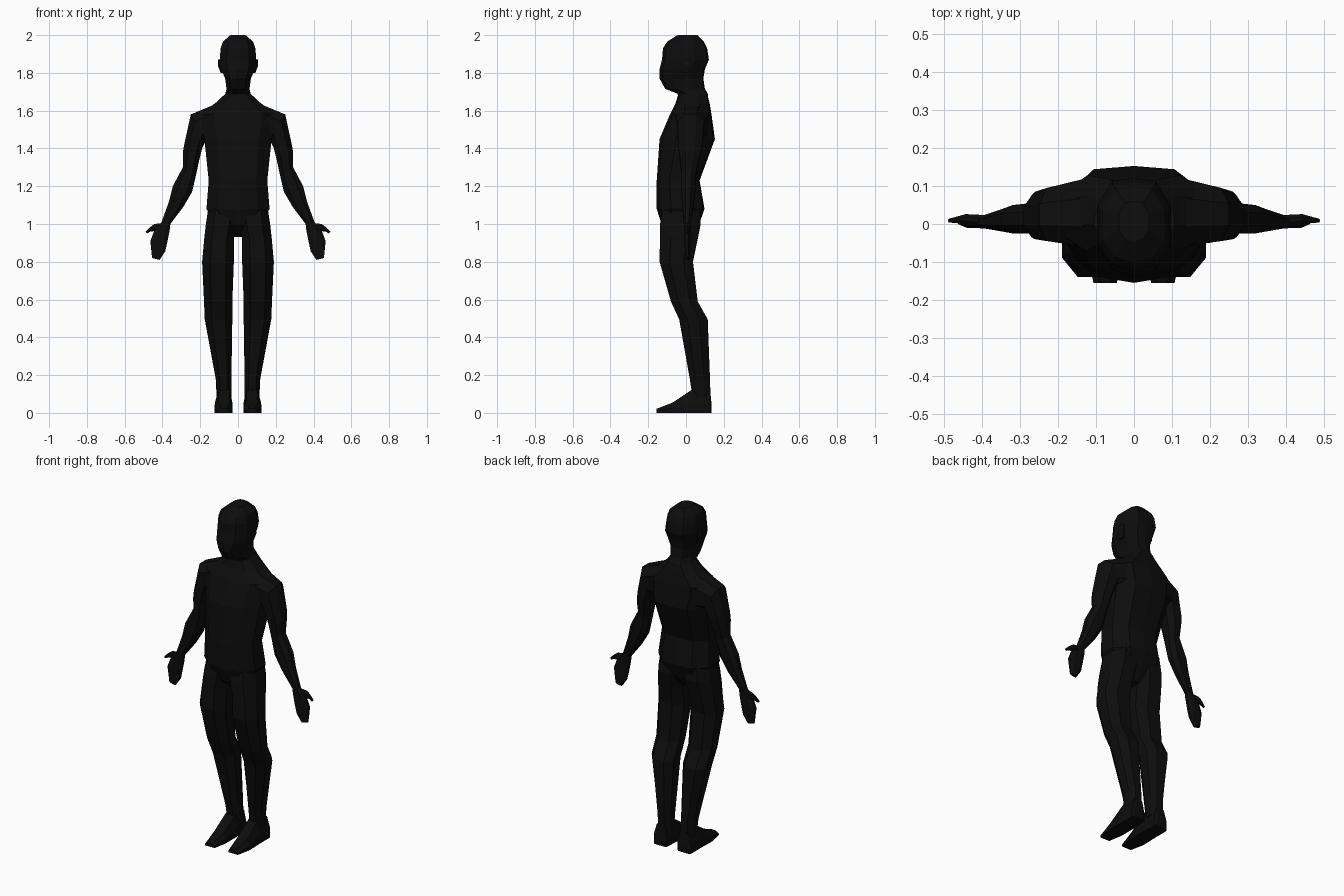
import bpy, bmesh

skin = bpy.data.materials.new("matte_black")
skin.diffuse_color = (0.004, 0.004, 0.004, 1)

OCT = [(1, -.42), (.5, -1), (-.5, -1), (-1, -.42), (-1, .42), (-.5, 1), (.5, 1), (1, .42)]
TRUNK = [(1, -.4), (.62, -.86), (0, -1), (-.62, -.86), (-1, -.4),
         (-1, .4), (-.6, .94), (0, 1), (.6, .94), (1, .4)]


def loft(name, rings, mirror=False):
    """Skin a closed flat-shaded solid through a list of rings."""
    bm = bmesh.new()
    rows = [[bm.verts.new(p) for p in r] for r in rings]
    n = len(rows[0])
    for a, b in zip(rows, rows[1:]):
        for i in range(n):
            j = (i + 1) % n
            bm.faces.new((a[i], a[j], b[j], b[i]))
    bm.faces.new(rows[0])
    bm.faces.new(rows[-1])
    bmesh.ops.recalc_face_normals(bm, faces=bm.faces)
    me = bpy.data.meshes.new(name)
    bm.to_mesh(me)
    bm.free()
    me.materials.append(skin)
    ob = bpy.data.objects.new(name, me)
    bpy.context.collection.objects.link(ob)
    if mirror:
        ob.modifiers.new("mirror", 'MIRROR')
    return ob


def ring(outer, inner, front, back, shape=OCT):
    """Cross-section between two (x, z) points and a y range."""
    cx, cz = (outer[0] + inner[0]) / 2, (outer[1] + inner[1]) / 2
    ux, uz = (outer[0] - inner[0]) / 2, (outer[1] - inner[1]) / 2
    cy, uy = (front + back) / 2, (back - front) / 2
    return [(cx + ux * s, cy + uy * t, cz + uz * s) for s, t in shape]


def level(z, half, front, back):
    return ring((half, z), (-half, z), front, back, TRUNK)


# Trunk: crotch, hips, waist, chest, shoulders
loft("torso", [level(*s) for s in (
    (.93, .025, -.06, .02), (1.0, .12, -.13, .07), (1.08, .167, -.155, .098),
    (1.23, .155, -.155, .072), (1.45, .178, -.14, .153), (1.58, .205, -.085, .135),
    (1.64, .12, -.055, .125), (1.69, .066, -.04, .112))])

# Neck and head
loft("head", [level(*s) for s in (
    (1.66, .09, -.04, .118), (1.69, .067, -.045, .115), (1.715, .061, -.11, .1),
    (1.77, .068, -.14, .092), (1.82, .09, -.14, .1), (1.87, .097, -.127, .121),
    (1.93, .092, -.122, .112), (1.965, .08, -.1, .095), (2.0, .04, -.045, .06))])

# Ears
loft("ear", [ring((.092, z0), (.08, z0), -.02, .02) if z0 < 1.82
             else ring((.107, z0), (.08, z0), -.015, .03) for z0 in (1.8, 1.84, 1.872)], True)

# Arms from shoulder to wrist
loft("arm", [ring(*s) for s in (
    ((.13, 1.63), (.12, 1.43), -.06, .12), ((.25, 1.58), (.17, 1.44), -.045, .095),
    ((.285, 1.42), (.19, 1.4), -.04, .085), ((.292, 1.38), (.205, 1.34), -.035, .075),
    ((.292, 1.3), (.222, 1.26), -.025, .055), ((.345, 1.2), (.243, 1.17), -.025, .05),
    ((.365, 1.12), (.29, 1.09), -.02, .04), ((.405, 1.01), (.358, 1.0), -.012, .024))], True)

# Hands and thumbs
loft("hand", [ring(*s) for s in (
    ((.405, 1.01), (.358, 1.0), -.012, .024), ((.445, .96), (.362, .965), -.01, .024),
    ((.464, .91), (.373, .91), -.01, .024), ((.46, .87), (.385, .855), -.006, .022),
    ((.455, .82), (.415, .81), 0, .016))], True)
loft("thumb", [ring(*s) for s in (
    ((.4, 1.005), (.4, .97), -.006, .024), ((.442, 1.0), (.445, .962), 0, .026),
    ((.466, .983), (.463, .96), .002, .02), ((.49, .96), (.482, .95), .004, .014))], True)

# Legs from hip to ankle: z, outer x, inner x, front y, back y
loft("leg", [ring((o, z), (i, z), f, b) for z, o, i, f, b in (
    (1.1, .155, .01, -.12, .07), (1.0, .17, .004, -.137, .078), (.93, .178, .02, -.138, .064),
    (.8, .19, .022, -.14, .037), (.59, .18, .03, -.08, .062), (.495, .176, .03, -.036, .115),
    (.18, .118, .035, .02, .127), (.08, .113, .035, .035, .13))], True)

# Feet, heel to toe: y, inner x, outer x, top z
loft("foot", [[(x0, y, 0), (x1, y, 0), (x1, y, h * .45), (x1 - .02, y, h),
               (x0 + .015, y, h), (x0, y, h * .45)] for y, x0, x1, h in (
    (.136, .045, .11, .04), (.128, .035, .122, .12), (.035, .03, .122, .125),
    (-.07, .03, .125, .055), (-.155, .045, .107, .022))], True)
